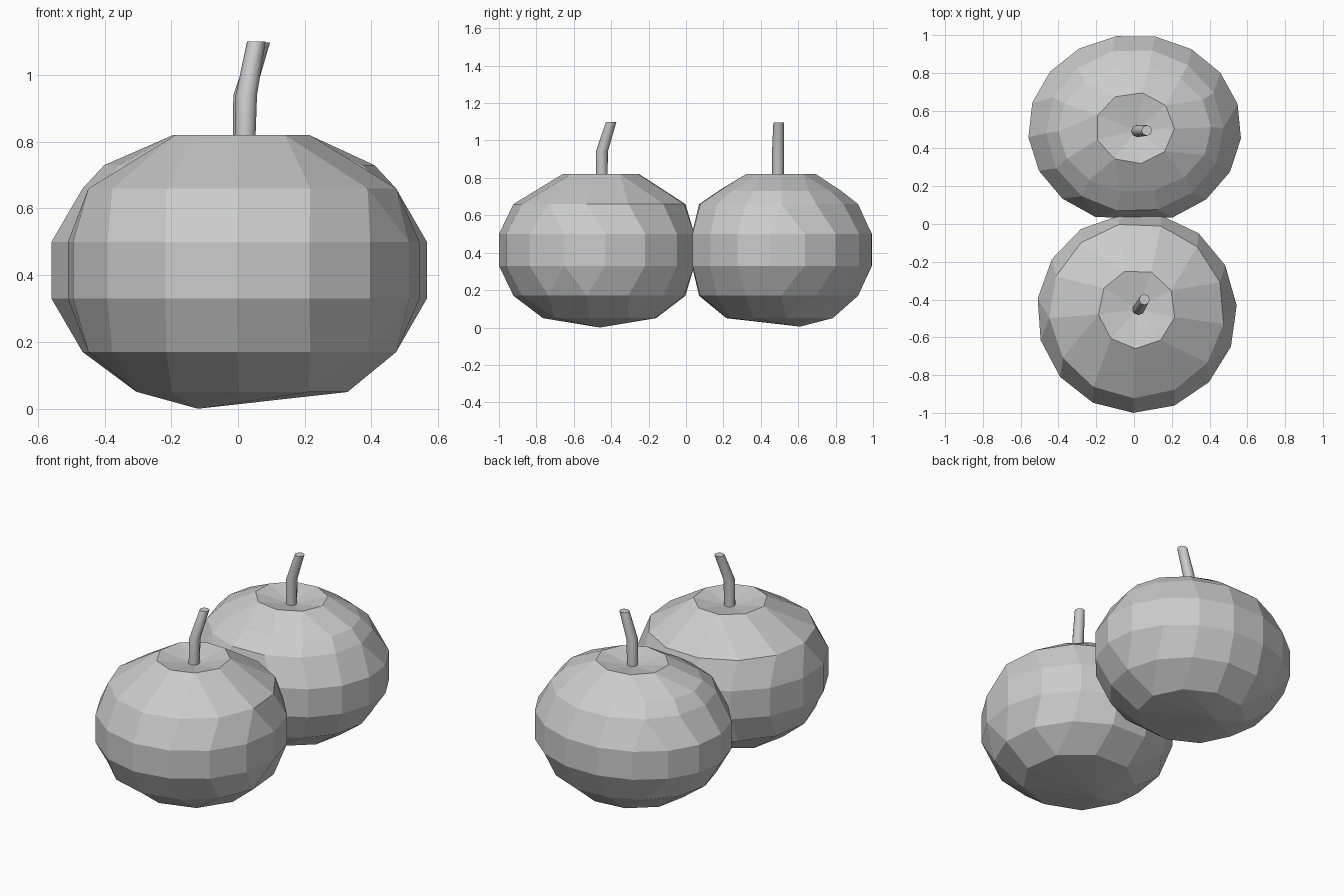
import bpy, bmesh
from math import sin, cos, radians, tau

if "Cube" in bpy.data.objects:
    bpy.data.objects.remove(bpy.data.objects["Cube"])


def finish(bm, name):
    bmesh.ops.recalc_face_normals(bm, faces=bm.faces[:])
    mesh = bpy.data.meshes.new(name)
    bm.to_mesh(mesh)
    bm.free()
    obj = bpy.data.objects.new(name, mesh)
    bpy.context.collection.objects.link(obj)
    return obj


def ring(bm, x, y, z, rx, ry, count, phase=0, low=-9, high=9):
    """Elliptical ring of points, flattened where it passes the y limits."""
    return [bm.verts.new((x + rx * cos(phase + tau * i / count),
                          min(high, max(low, y + ry * sin(phase + tau * i / count))), z))
            for i in range(count)]


def zip_rings(bm, a, b):
    """Join two rings of different counts: quads where they match, else triangles."""
    na, nb = len(a), len(b)
    i = j = 0
    while i < na or j < nb:
        ta, tb = (i + 1) / na, (j + 1) / nb
        close = abs(ta - tb) < 0.45 / max(na, nb)
        if i < na and j < nb and close:
            bm.faces.new((a[i], a[(i + 1) % na], b[(j + 1) % nb], b[j]))
            i, j = i + 1, j + 1
        elif j >= nb or (i < na and ta < tb):
            bm.faces.new((a[i], a[(i + 1) % na], b[j % nb]))
            i += 1
        else:
            bm.faces.new((a[i % na], b[(j + 1) % nb], b[j]))
            j += 1


def fan(bm, loop, point):
    tip = bm.verts.new(point)
    for i, v in enumerate(loop):
        bm.faces.new((v, loop[(i + 1) % len(loop)], tip))


def fruit(name, x, profile, phase, limits, bottom, dip):
    """Profile rows: height, centre y, x radius, y radius, sides."""
    bm = bmesh.new()
    rings = [ring(bm, x, y, z, rx, ry, n, radians(phase), *limits)
             for z, y, rx, ry, n in profile]
    for a, b in zip(rings, rings[1:]):
        zip_rings(bm, a, b)
    fan(bm, rings[0], bottom)
    fan(bm, rings[-1], dip)
    return finish(bm, name)


def stem(name, path):
    bm = bmesh.new()
    rings = [ring(bm, x, y, z, r, r, 8) for x, y, z, r in path]
    for a, b in zip(rings, rings[1:]):
        zip_rings(bm, a, b)
    for f in bm.faces:
        f.smooth = True
    for cap in (rings[0], rings[-1]):
        face = bm.faces.new(cap)
        for e in face.edges:
            e.smooth = False
    return finish(bm, name)


# Front fruit: faceted body with a sunken top
fruit("front_fruit", 0.015,
      [(0.05, -0.455, 0.32, 0.31, 9), (0.17, -0.458, 0.465, 0.465, 13),
       (0.33, -0.468, 0.53, 0.532, 15), (0.50, -0.468, 0.53, 0.532, 15),
       (0.66, -0.458, 0.465, 0.465, 13), (0.82, -0.45, 0.205, 0.21, 9)],
      268, (-9, 0.045), (-0.12, -0.46, 0.0), (0.02, -0.45, 0.78))

# Back fruit: wider across x, slightly flattened on the touching side
fruit("back_fruit", 0.004,
      [(0.05, 0.5, 0.31, 0.29, 10), (0.17, 0.495, 0.47, 0.433, 14),
       (0.33, 0.502, 0.565, 0.5, 17), (0.50, 0.502, 0.565, 0.5, 17),
       (0.66, 0.495, 0.47, 0.433, 14), (0.73, 0.502, 0.405, 0.335, 14),
       (0.82, 0.508, 0.21, 0.19, 9)],
      79, (0.032, 9), (-0.08, 0.61, 0.005), (0.01, 0.495, 0.78))

# Bent stems
stem("front_stem", [(0.02, -0.45, 0.77, 0.031), (0.025, -0.45, 0.94, 0.032),
                    (0.055, -0.40, 1.10, 0.028)])
stem("back_stem", [(0.015, 0.492, 0.77, 0.031), (0.018, 0.492, 0.94, 0.032),
                   (0.068, 0.495, 1.097, 0.028)])
